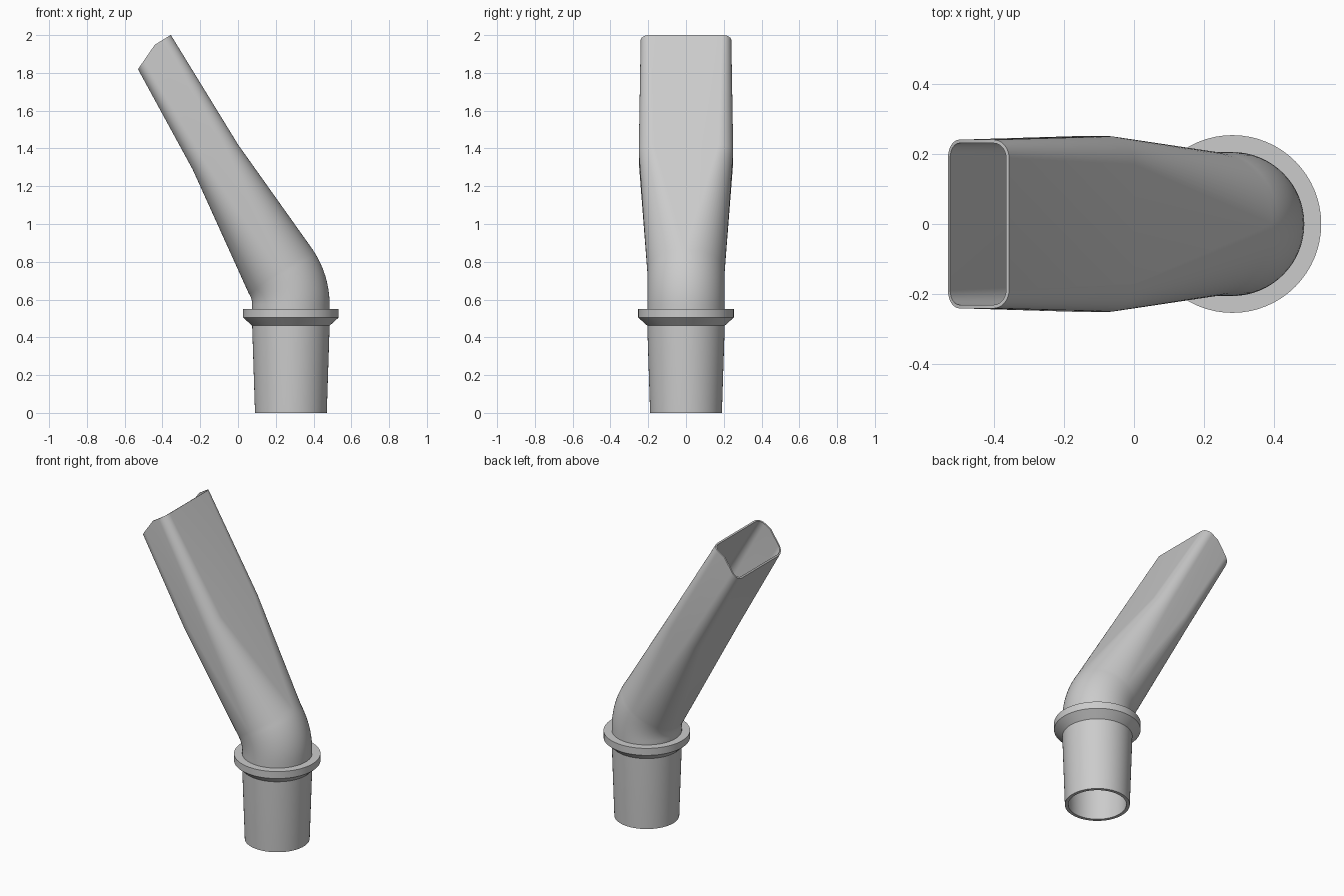
import bpy, bmesh
from math import sin, cos, pi, radians

if "Cube" in bpy.data.objects:
    bpy.data.objects.remove(bpy.data.objects["Cube"], do_unlink=True)

grey = bpy.data.materials.new("plain grey")
grey.use_nodes = True
grey.diffuse_color = (0.6, 0.6, 0.6, 1)
grey.node_tree.nodes["Principled BSDF"].inputs["Base Color"].default_value = (0.6, 0.6, 0.6, 1)

ARC = 16          # steps per quarter turn
PIPE_X = 0.28     # axis of the round socket


def outline(a, b, r):
    """Rounded rectangle (u, v); becomes a circle when a == b == r."""
    pts = []
    for q, (su, sv) in enumerate([(1, 1), (-1, 1), (-1, -1), (1, -1)]):
        for i in range(ARC + 1):
            t = (q + i / ARC) * pi / 2
            pts.append((su * (a - r) + r * cos(t), sv * (b - r) + r * sin(t)))
        if q % 2 == 0:    # extra point on each narrow side, where the lip is creased
            pts.append((0.32 * (a - r), sv * b))
    return pts


def ring(bm, x, z, tilt, a, b, r, wall=0, lip=False):
    """Add one tilted cross-section, inset by the wall thickness."""
    c, s = cos(radians(tilt)), sin(radians(tilt))
    verts = []
    for u, v in outline(a - wall, b - wall, r - wall):
        w = 0.064 * min(1, (u + a) / (a + 0.023)) if lip else 0
        verts.append(bm.verts.new((x + u * c - w * s, v, z + u * s + w * c)))
    return verts


def finish(bm, name):
    bmesh.ops.remove_doubles(bm, verts=bm.verts, dist=0.0002)
    bmesh.ops.recalc_face_normals(bm, faces=bm.faces)
    mesh = bpy.data.meshes.new(name)
    bm.to_mesh(mesh)
    bm.free()
    mesh.materials.append(grey)
    obj = bpy.data.objects.new(name, mesh)
    bpy.context.collection.objects.link(obj)
    bpy.ops.object.select_all(action='DESELECT')
    obj.select_set(True)
    bpy.context.view_layer.objects.active = obj
    bpy.ops.object.shade_smooth_by_angle(angle=radians(25))


def loft(rings, name):
    """Skin a closed series of rings: up the outside, down the inside."""
    bm = bmesh.new()
    loops = [ring(bm, *r) for r in rings]
    n = len(loops[0])
    for lower, upper in zip(loops, loops[1:] + loops[:1]):
        for i in range(n):
            j = (i + 1) % n
            bm.faces.new((lower[i], lower[j], upper[j], upper[i]))
    finish(bm, name)


# Hollow spout: tapered socket, bend, round-to-flat transition, flat mouth
R = 0.205
sections = [(PIPE_X, 0, 0, 0.19, 0.19, 0.19, 0.02),
            (PIPE_X, 0.46, 0, R, R, R, 0.02)]
BEND, BEND_Z, ANGLE = 0.314, 0.573, 34.4
for k in range(11):
    t = ANGLE * k / 10
    sections.append((PIPE_X - BEND * (1 - cos(radians(t))),
                     BEND_Z + BEND * sin(radians(t)), t, R, R, R, 0.02))
sections += [(-0.12, 1.355, 28.4, 0.137, 0.25, 0.08, 0.014),
             (-0.426, 1.883, 31.5, 0.1215, 0.24, 0.052, 0.01, True)]

outside = [s[:6] + (0,) + s[7:] for s in sections]
loft(outside + sections[::-1], "spout")

# Collar around the socket, with a sloped underside
profile = [(0.2, 0.457), (0.253, 0.505), (0.253, 0.55), (0.2, 0.55)]
loft([(PIPE_X, z, 0, r, r, r) for r, z in profile], "collar")
